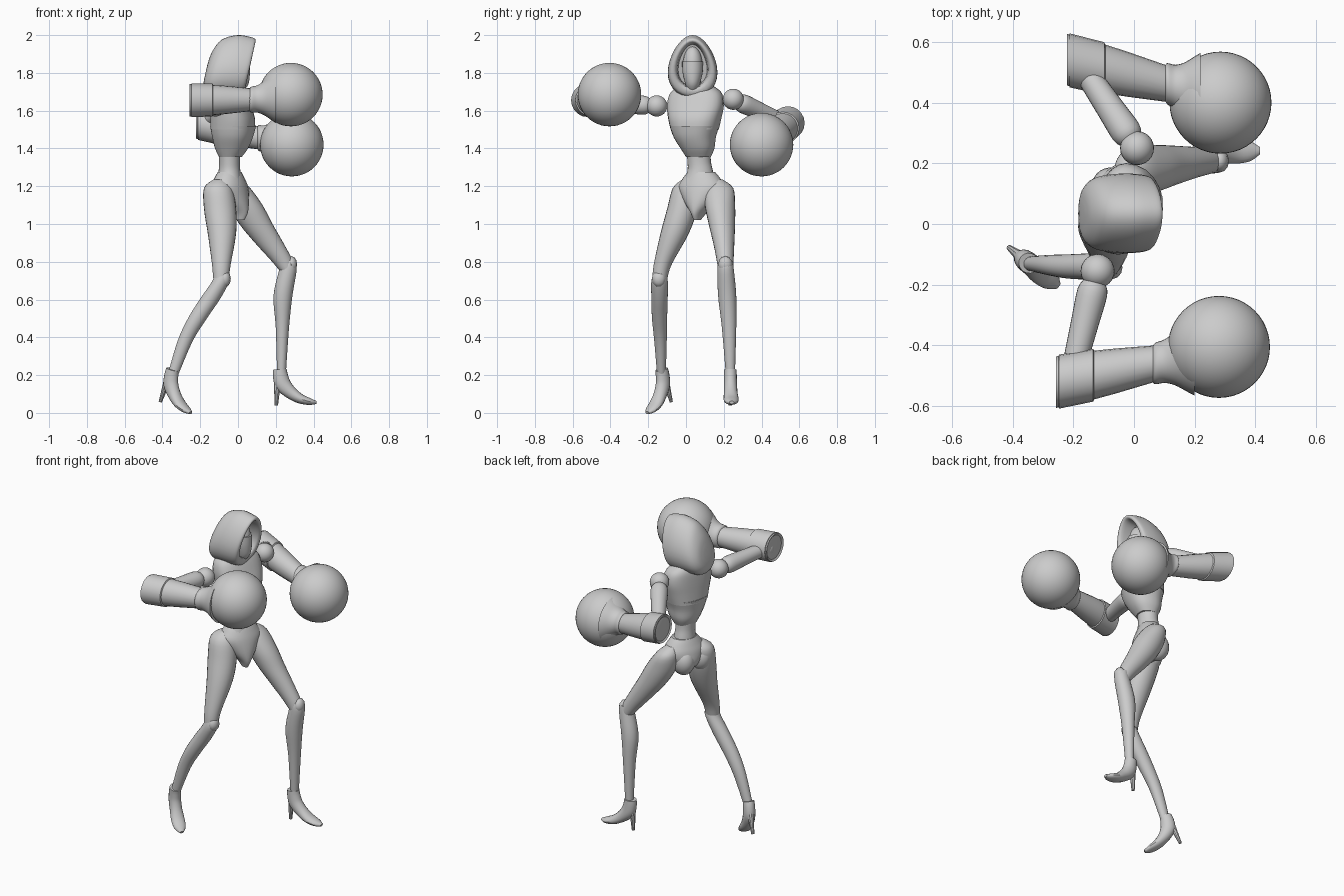
import bpy, bmesh
from math import sin, cos, pi, radians
from mathutils import Vector, Matrix

cube = bpy.data.objects.get("Cube")
if cube:
    bpy.data.objects.remove(cube)

grey = bpy.data.materials.new("plain_grey")
grey.use_nodes = True
grey.diffuse_color = (0.6, 0.6, 0.6, 1)
grey.node_tree.nodes["Principled BSDF"].inputs["Base Color"].default_value = (0.6, 0.6, 0.6, 1)
parts = []


def finish(name, bm):
    bmesh.ops.recalc_face_normals(bm, faces=bm.faces)
    mesh = bpy.data.meshes.new(name)
    bm.to_mesh(mesh)
    bm.free()
    mesh.materials.append(grey)
    obj = bpy.data.objects.new(name, mesh)
    bpy.context.collection.objects.link(obj)
    parts.append(obj)
    return obj


def smooth_rows(rows, steps):
    # Catmull-Rom through the cross-sections
    rows = [Vector(r) for r in rows]
    out = []
    for i in range(len(rows) - 1):
        p, q = rows[i], rows[i + 1]
        a = rows[i - 1] if i else p
        b = rows[min(i + 2, len(rows) - 1)]
        for k in range(steps):
            t = k / steps
            out.append(p * (1 + t * t * (2 * t - 3)) + q * (t * t * (3 - 2 * t))
                       + (q - a) * (t * (1 - t) ** 2 / 2) + (b - p) * (t * t * (t - 1) / 2))
    return out + [rows[-1]]


def loft(name, rows, axis=None, steps=4, n=24, power=1, taper=0, shear=0):
    """Skin elliptical rings (x, y, z, half width, half height)."""
    rows = smooth_rows(rows, steps)
    centres = [Vector(r[:3]) for r in rows]
    bm = bmesh.new()
    rings = []
    for i, r in enumerate(rows):
        if axis == "x":
            u, v = Vector((0, 1, 0)), Vector((shear, 0, 1))
        elif axis == "z":
            u, v = Vector((1, 0, 0)), Vector((0, 1, 0))
        else:
            tangent = centres[min(i + 1, len(rows) - 1)] - centres[max(i - 1, 0)]
            turn = tangent.to_track_quat("Z", "Y")
            u, v = turn @ Vector((1, 0, 0)), turn @ Vector((0, 1, 0))
        ring = []
        for k in range(n):
            c, s = cos(2 * pi * k / n), sin(2 * pi * k / n)
            c = abs(c) ** power * (1 if c > 0 else -1)
            s = abs(s) ** power * (1 if s > 0 else -1)
            ring.append(bm.verts.new(centres[i] + u * r[3] * c * (1 - taper * s) + v * r[4] * s))
        rings.append(ring)
    for a, b in zip(rings, rings[1:]):
        for k in range(n):
            j = (k + 1) % n
            bm.faces.new((a[k], a[j], b[j], b[k]))
    bm.faces.new(rings[0])
    bm.faces.new(rings[-1])
    return finish(name, bm)


def ball(name, centre, size, detail=24, yaw=0):
    bm = bmesh.new()
    bmesh.ops.create_uvsphere(bm, u_segments=detail, v_segments=detail // 2, radius=1)
    size = size if isinstance(size, tuple) else (size,) * 3
    bm.transform(Matrix.Translation(centre) @ Matrix.Rotation(yaw, 4, "Z") @ Matrix.Diagonal((*size, 1)))
    return finish(name, bm)


def place(obj, x, y, z=0, yaw=0, pitch=0):
    obj.location = (x, y, z)
    obj.rotation_euler = (0, radians(pitch), radians(yaw))


# Hood with a recessed opening, and the masked face inside
loft("hood", [(-.172, .035, 1.8, .03, .04), (-.16, .035, 1.81, .08, .1), (-.12, .035, 1.825, .115, .15),
              (-.04, .035, 1.835, .128, .165), (.03, .035, 1.83, .125, .16), (.06, .035, 1.83, .113, .148),
              (.055, .035, 1.84, .085, .12), (-.02, .035, 1.84, .075, .11)],
     "x", n=32, taper=.22, shear=.22)
ball("face", (-.005, .035, 1.84), (.06, .052, .1))
loft("face_mask", [(.0, .035, 1.7, .025, .022), (.005, .035, 1.74, .05, .038),
                   (.003, .035, 1.8, .06, .053), (.0, .035, 1.86, .062, .055)], "z")
loft("neck", [(-.04, .04, 1.64, .045, .045), (-.03, .037, 1.78, .04, .04)], "z")

# Torso, leaning towards the front
upper = loft("upper_chest", [(.012, 0, 1.5, .112, .125), (.012, 0, 1.56, .11, .14), (.0, .0, 1.63, .095, .152),
                             (-.01, 0, 1.69, .08, .14), (-.015, 0, 1.725, .065, .1),
                             (-.02, 0, 1.74, .05, .06)], "z", power=.8)
lower = loft("lower_chest", [(-.005, .015, 1.355, .058, .065), (.002, .012, 1.4, .085, .088),
                             (.012, 0, 1.46, .105, .11), (.015, 0, 1.52, .118, .13)], "z", power=.85)
for part in (upper, lower):
    place(part, -.04, .05, yaw=-18)
loft("waist", [(-.045, .07, 1.22, .068, .085), (-.045, .075, 1.28, .058, .068), (-.045, .07, 1.33, .055, .062),
               (-.045, .065, 1.4, .06, .065)], "z")
pelvis = loft("pelvis", [(.05, 0, 1.02, .03, .015), (.03, 0, 1.06, .07, .035), (.0, 0, 1.12, .1, .09),
                         (-.005, 0, 1.19, .092, .13), (-.005, 0, 1.24, .075, .105),
                         (-.005, 0, 1.275, .06, .075)], "z")
place(pelvis, -.04, .08, yaw=-25)
for side in (-1, 1):
    ball("buttock", (-.085 + .02 * side, .065 + .055 * side, 1.135), (.075, .065, .085), yaw=radians(-25))

# Legs: thigh, knee cap and shin on each side
loft("right_thigh", [(-.1, .01, 1.235, .03, .03), (-.105, .0, 1.19, .075, .07), (-.095, -.02, 1.08, .085, .08),
                     (-.085, -.06, .95, .075, .075), (-.088, -.122, .79, .05, .048),
                     (-.09, -.138, .715, .042, .04)], "z")
loft("right_shin", [(-.085, -.138, .735, .036, .036), (-.095, -.14, .69, .046, .044), (-.15, -.14, .6, .053, .043),
                    (-.215, -.14, .5, .05, .04), (-.28, -.135, .38, .04, .033), (-.345, -.13, .2, .028, .023)], "z")
loft("left_thigh", [(-.015, .165, 1.235, .03, .03), (.0, .175, 1.19, .065, .075), (.04, .18, 1.1, .09, .08),
                    (.095, .19, 1.0, .088, .07), (.165, .2, .9, .075, .056), (.23, .207, .81, .058, .045),
                    (.265, .21, .75, .042, .04)], "z")
loft("left_shin", [(.265, .21, .805, .036, .036), (.265, .21, .76, .046, .043), (.238, .218, .62, .05, .048),
                   (.235, .228, .45, .035, .038), (.23, .235, .2, .023, .024)], "z")
ball("right_knee_cap", (-.07, -.143, .71), (.032, .038, .045), 12)
ball("left_knee_cap", (.283, .208, .785), (.03, .038, .045), 12)

# High-heeled shoes, shared local shape pointing along +x
for side, spot in (("right", (-.345, -.13, .225, -38, 20)), ("left", (.225, .235, .225, 2, 0))):
    shoe = loft(side + "_shoe", [(-.003, 0, .005, .033, .036), (0, 0, -.03, .034, .04), (.014, 0, -.075, .035, .042),
                                 (.055, 0, -.118, .036, .034), (.105, 0, -.15, .04, .026),
                                 (.155, 0, -.165, .034, .018), (.19, 0, -.17, .012, .008)], n=16)
    heel = loft(side + "_heel", [(-.012, 0, -.05, .024, .022), (-.018, 0, -.1, .016, .016),
                                 (-.022, 0, -.185, .009, .009)], "z", n=10)
    for part in (shoe, heel):
        place(part, *spot)

# Arms: shoulder joint, upper arm, hollow forearm, wrist flare and big round fist
arms = (("right", (-.12, -.155, 1.625), (-.205, -.5, 1.645), (-.25, -.52, 1.655), (.07, -.46, 1.658), (.28, -.405, 1.685)),
        ("left", (.01, .25, 1.66), (-.165, .51, 1.545), (-.215, .54, 1.535), (.11, .462, 1.455), (.285, .4, 1.42)))
for side, shoulder, elbow, cuff, wrist, fist in arms:
    s, e, c, w, f = map(Vector, (shoulder, elbow, cuff, wrist, fist))
    ball(side + "_shoulder", s, .056)
    loft(side + "_upper_arm", [(*s.lerp(e, t), a, a) for t, a in ((.1, .035), (.2, .05), (.5, .046), (1, .038))])
    ball(side + "_elbow", e, .05, 16)
    along = ((.12, .06), (-.0, .073), (-.02, .085), (.2, .085), (.6, .074), (1, .06))
    loft(side + "_forearm", [(*c.lerp(w, t), a, a) for t, a in along], steps=1, n=20, axis="x")
    loft(side + "_cuff_plate", [(*c.lerp(w, t), a, a) for t, a in ((.0, .08), (.01, .089), (.36, .087), (.38, .075))],
         steps=1, n=20, axis="x")
    flare = ((-.05, .055), (0, .068), (.15, .072), (.32, .09), (.5, .12), (.62, .14))
    loft(side + "_wrist_flare", [(*w.lerp(f, t), a, a) for t, a in flare], axis="x", n=32)
    ball(side + "_fist", f, .168, 48)

# Smooth shading with crisp edges
bpy.ops.object.select_all(action="DESELECT")
for obj in parts:
    obj.select_set(True)
bpy.context.view_layer.objects.active = parts[0]
bpy.ops.object.shade_smooth_by_angle(angle=radians(35))
